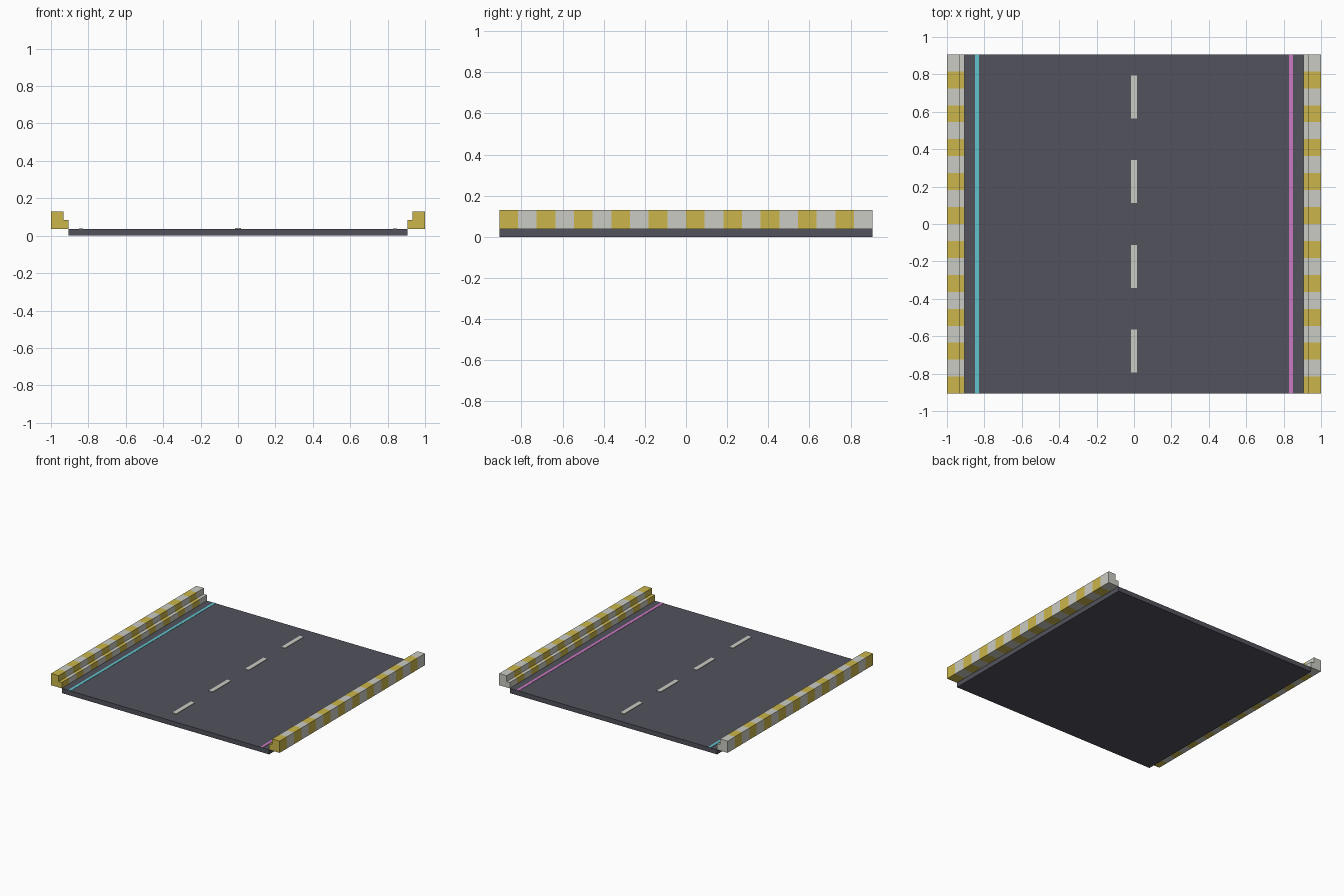
import bpy, bmesh

cube = bpy.data.objects.get("Cube")
if cube:
    bpy.data.objects.remove(cube, do_unlink=True)

LENGTH = 1.814        # road length along y
HALF = 0.907          # half the road width
ROAD_TOP = 0.037
STRIPES = 20


def material(name, rgb):
    mat = bpy.data.materials.new(name)
    mat.use_nodes = True
    mat.diffuse_color = (*rgb, 1)
    mat.node_tree.nodes["Principled BSDF"].inputs["Base Color"].default_value = (*rgb, 1)
    return mat


asphalt = material("asphalt grey", (0.085, 0.085, 0.11))
white = material("off white", (0.60, 0.60, 0.55))
yellow = material("kerb yellow", (0.60, 0.47, 0.07))
cyan = material("cyan line", (0.12, 0.55, 0.62))
pink = material("pink line", (0.60, 0.19, 0.55))


def finish(name, bm, mats):
    bmesh.ops.recalc_face_normals(bm, faces=bm.faces)
    mesh = bpy.data.meshes.new(name)
    bm.to_mesh(mesh)
    bm.free()
    for mat in mats:
        mesh.materials.append(mat)
    obj = bpy.data.objects.new(name, mesh)
    bpy.context.collection.objects.link(obj)
    return obj


def box(name, centre, size, mat):
    bm = bmesh.new()
    bmesh.ops.create_cube(bm, size=1)
    bmesh.ops.scale(bm, vec=size, verts=bm.verts)
    bmesh.ops.translate(bm, vec=centre, verts=bm.verts)
    return finish(name, bm, [mat])


def kerb(name, side):
    """Stepped profile extruded along y, cut into alternating stripes."""
    outline = [(HALF, ROAD_TOP), (1, ROAD_TOP), (1, 0.13), (0.934, 0.13),
               (0.934, 0.083), (HALF, 0.083)]
    bm = bmesh.new()
    face = bm.faces.new([bm.verts.new((side * x, -LENGTH / 2, z)) for x, z in outline])
    ext = bmesh.ops.extrude_face_region(bm, geom=[face], use_keep_orig=True)
    moved = [v for v in ext["geom"] if isinstance(v, bmesh.types.BMVert)]
    bmesh.ops.translate(bm, vec=(0, LENGTH, 0), verts=moved)
    step = LENGTH / STRIPES
    for i in range(1, STRIPES):
        bmesh.ops.bisect_plane(bm, geom=bm.verts[:] + bm.edges[:] + bm.faces[:],
                               plane_co=(0, i * step - LENGTH / 2, 0), plane_no=(0, 1, 0))
    for f in bm.faces:
        y = f.calc_center_median().y + LENGTH / 2
        f.material_index = min(max(int(y / step), 0), STRIPES - 1) % 2
    return finish(name, bm, [yellow, white])


# Road slab
box("road_slab", (0, 0, ROAD_TOP / 2), (2 * HALF, LENGTH, ROAD_TOP), asphalt)

# Striped kerbs
kerb("left_kerb", 1)
kerb("right_kerb", -1)

# Edge lines
line_z = ROAD_TOP + 0.001
box("left_edge_line", (0.84, 0, line_z), (0.022, LENGTH, 0.002), pink)
box("right_edge_line", (-0.84, 0, line_z), (0.022, LENGTH, 0.002), cyan)

# Centre dashes
for i in range(4):
    y = (i - 1.5) * LENGTH / 4
    box(f"centre_dash_{i + 1}", (0, y, line_z + 0.001), (0.034, 0.23, 0.004), white)
